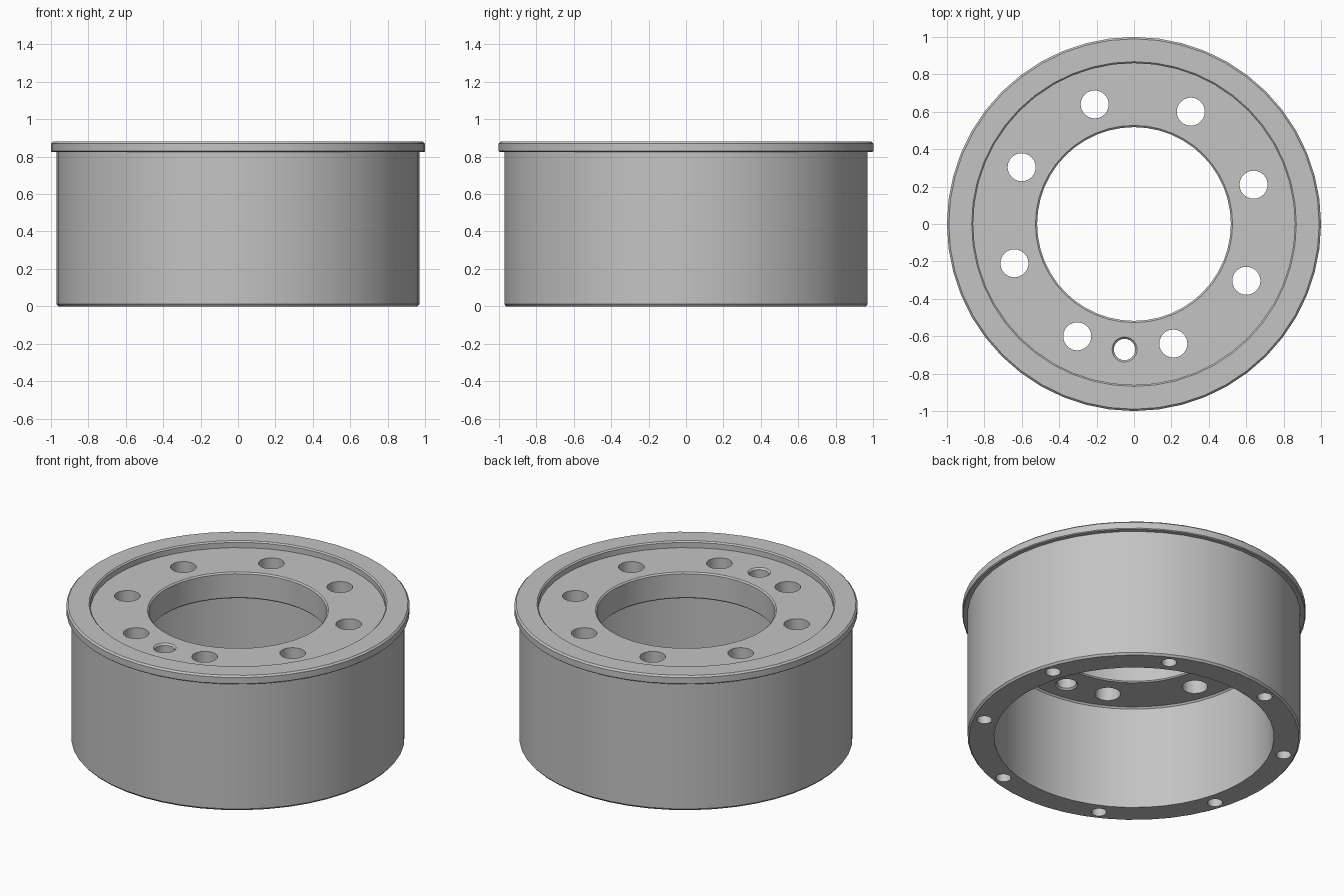
import bpy
import math

SEGMENTS = 48
STUD_ANGLE = math.radians(18.2)
STUD_STEP = math.radians(45)

if "Cube" in bpy.data.objects:
    bpy.data.objects.remove(bpy.data.objects["Cube"], do_unlink=True)

metal = bpy.data.materials.new("grey_metal")
metal.use_nodes = True
grey = (0.55, 0.55, 0.55, 1)
metal.diffuse_color = grey
metal.node_tree.nodes["Principled BSDF"].inputs["Base Color"].default_value = grey


def lathe(name, profile, segments, center=(0, 0), closed=False):
    """Revolve a radius/height profile about z; open profiles get end caps."""
    count = len(profile)
    verts, faces = [], []
    for s in range(segments):
        a = math.tau * s / segments
        verts += [(center[0] + r * math.cos(a), center[1] + r * math.sin(a), z)
                  for r, z in profile]
    for s in range(segments):
        here, there = s * count, (s + 1) % segments * count
        for i in range(count if closed else count - 1):
            j = (i + 1) % count
            faces.append((here + i, there + i, there + j, here + j))
    if not closed:
        faces.append([s * count for s in reversed(range(segments))])
        faces.append([s * count + count - 1 for s in range(segments)])
    mesh = bpy.data.meshes.new(name)
    mesh.from_pydata(verts, [], faces)
    mesh.materials.append(metal)
    obj = bpy.data.objects.new(name, mesh)
    bpy.context.collection.objects.link(obj)
    return obj


def polar(radius, angle):
    return radius * math.cos(angle), radius * math.sin(angle)


# Drum shell, flange, recessed hub plate and centre bore in one profile
drum = lathe("brake_drum", [
    (0.815, 0), (0.96, 0), (0.97, 0.012), (0.97, 0.825),
    (0.995, 0.825), (1.0, 0.83), (1.0, 0.87), (0.99, 0.88),
    (0.868, 0.88), (0.86, 0.872), (0.86, 0.838),
    (0.527, 0.838), (0.518, 0.83), (0.518, 0.677), (0.525, 0.67),
    (0.805, 0.67), (0.815, 0.66)], SEGMENTS, closed=True)

# Stud holes through the plate and blind holes in the lower rim
cutters = []
for k in range(8):
    angle = STUD_ANGLE + k * STUD_STEP
    cutters.append(lathe("stud_hole_cutter", [(0.075, 0.6), (0.075, 0.95)],
                         24, polar(0.673, angle)))
    cutters.append(lathe("rim_hole_cutter", [(0.044, -0.1), (0.044, 0.2)],
                         20, polar(0.895, angle)))

# Countersunk locating hole midway between two studs
cutters.append(lathe("locating_hole_cutter", [
    (0.067, 0.6), (0.067, 0.67), (0.057, 0.68),
    (0.057, 0.828), (0.067, 0.838), (0.067, 0.95)],
    24, polar(0.673, STUD_ANGLE + 5.5 * STUD_STEP)))

bpy.context.view_layer.objects.active = drum
drum.select_set(True)
for cutter in cutters:
    cutter.hide_render = True
    cut = drum.modifiers.new("cut", "BOOLEAN")
    cut.object = cutter
    cut.operation = "DIFFERENCE"
    cut.solver = "EXACT"
    bpy.ops.object.modifier_apply(modifier=cut.name)
for cutter in cutters:
    bpy.data.objects.remove(cutter, do_unlink=True)

bpy.ops.object.shade_smooth_by_angle(angle=math.radians(30))
